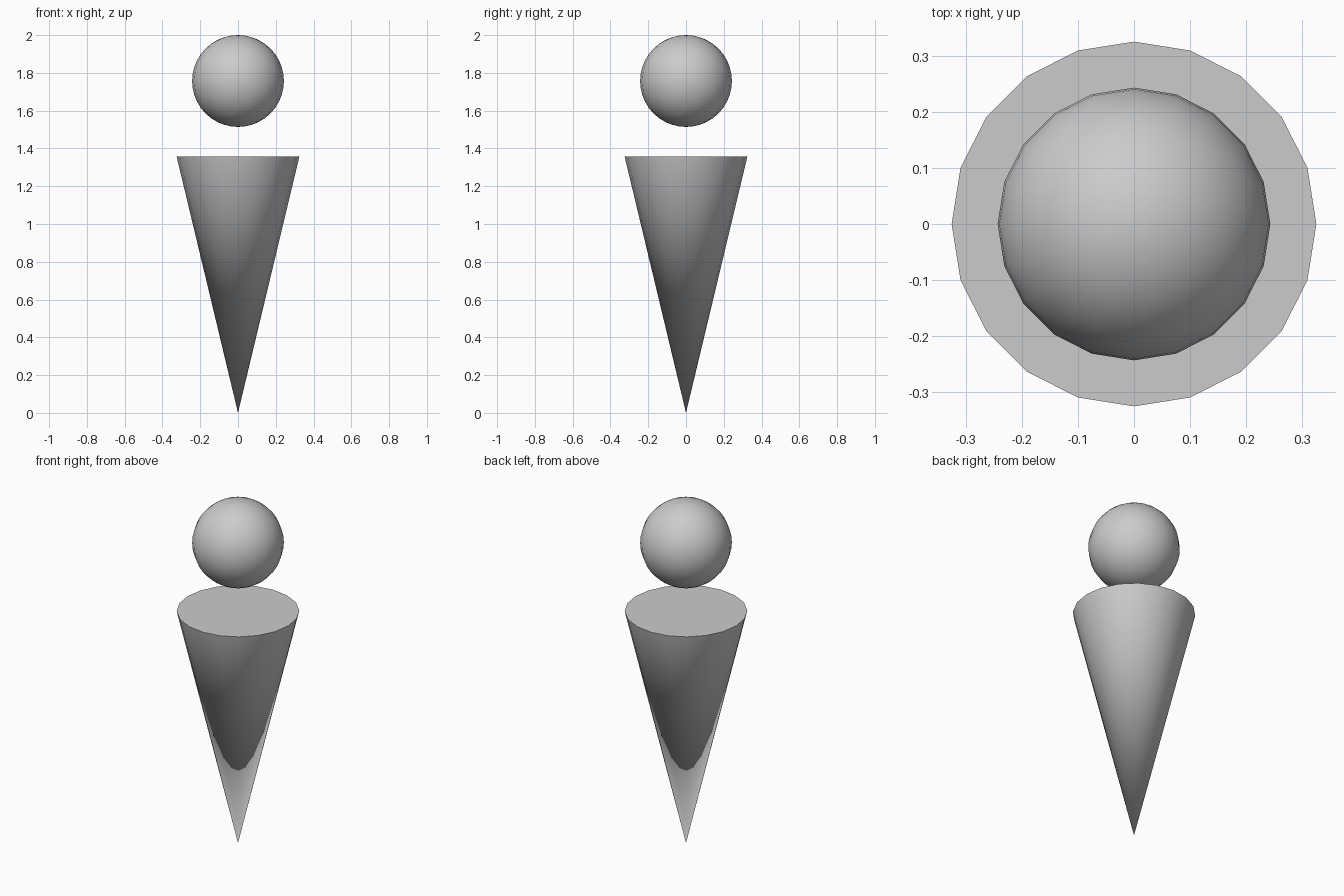
import bpy
import math

if "Cube" in bpy.data.objects:
    bpy.data.objects.remove(bpy.data.objects["Cube"])

SIDES = 20
BODY_TOP, BODY_RADIUS = 1.357, 0.325
HEAD_RADIUS = 0.243


def finish(name):
    obj = bpy.context.object
    obj.name = name
    bpy.ops.object.shade_smooth_by_angle(angle=math.radians(40))


# Body: cone standing on its tip, closed by a flat top
bpy.ops.mesh.primitive_cone_add(vertices=SIDES, radius1=0, radius2=BODY_RADIUS,
                                depth=BODY_TOP, location=(0, 0, BODY_TOP / 2))
finish("body_cone")

# Head: ball floating above the body
bpy.ops.mesh.primitive_uv_sphere_add(segments=SIDES, ring_count=SIDES, radius=HEAD_RADIUS,
                                     location=(0, 0, 2 - HEAD_RADIUS))
finish("head_ball")
